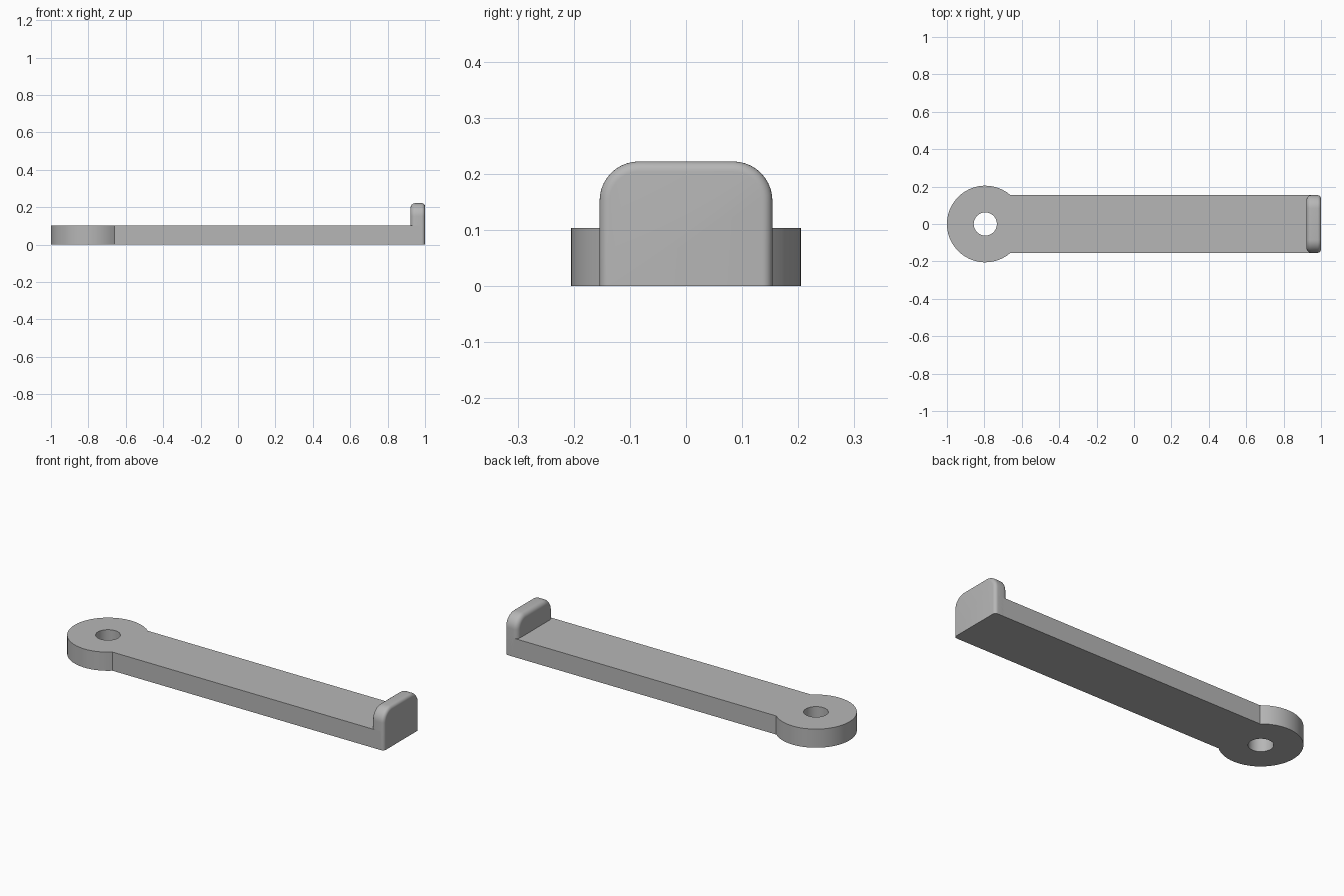
import bpy, bmesh
from math import sin, cos, pi, asin

cube = bpy.data.objects.get("Cube")
if cube:
    bpy.data.objects.remove(cube, do_unlink=True)

HALF_WIDTH, THICK = 0.154, 0.103
RING_X, RING_R, HOLE_R = -0.795, 0.205, 0.062
LIP_TOP, LIP_R = 0.222, 0.07

grey = bpy.data.materials.new("plain grey")
grey.use_nodes = True
colour = (0.47, 0.47, 0.47, 1)
grey.diffuse_color = colour
grey.node_tree.nodes["Principled BSDF"].inputs["Base Color"].default_value = colour


def arc(cx, cy, r, start, end, steps):
    """Points along an arc, both ends included."""
    angles = [start + (end - start) * i / steps for i in range(steps + 1)]
    return [(cx + r * cos(a), cy + r * sin(a)) for a in angles]


def finish(name, bm):
    bmesh.ops.remove_doubles(bm, verts=bm.verts, dist=1e-5)
    bmesh.ops.recalc_face_normals(bm, faces=bm.faces)
    mesh = bpy.data.meshes.new(name)
    bm.to_mesh(mesh)
    bm.free()
    mesh.materials.append(grey)
    obj = bpy.data.objects.new(name, mesh)
    bpy.context.collection.objects.link(obj)
    bpy.ops.object.select_all(action="DESELECT")
    obj.select_set(True)
    bpy.context.view_layer.objects.active = obj
    bpy.ops.object.shade_smooth_by_angle(angle=pi / 6)


# Arm with round pivot eye: one outline and a hole, extruded upwards
neck = asin(HALF_WIDTH / RING_R)
outline = arc(RING_X, 0, RING_R, neck, 2 * pi - neck, 36)
outline += [(0.98, -HALF_WIDTH), (0.98, HALF_WIDTH)]
hole = arc(RING_X, 0, HOLE_R, 0, 2 * pi, 32)[:-1]
bm = bmesh.new()
edges = []
for loop in (outline, hole):
    verts = [bm.verts.new((x, y, 0)) for x, y in loop]
    edges += [bm.edges.new((v, verts[i - 1])) for i, v in enumerate(verts)]
bmesh.ops.triangle_fill(bm, edges=edges, use_beauty=True)
bmesh.ops.dissolve_limit(bm, angle_limit=0.01, verts=bm.verts, edges=bm.edges)
raised = bmesh.ops.extrude_face_region(bm, geom=bm.faces[:], use_keep_orig=True)["geom"]
bmesh.ops.translate(bm, vec=(0, 0, THICK),
                    verts=[g for g in raised if isinstance(g, bmesh.types.BMVert)])
finish("arm", bm)


# Upright end lip: rounded-top section lofted along x with softened rims
def lip_section(inset):
    half, top, r = HALF_WIDTH - inset, LIP_TOP - inset, LIP_R - inset
    curve = arc(half - r, top - r, r, 0, pi / 2, 10)
    mirrored = [(-y, z) for y, z in reversed(curve)]
    return [(half, 0)] + curve + mirrored + [(-half, 0)]


def rim(x, r, start, end):
    return [(px, r - d) for px, d in arc(x, 0, r, start, end, 6)]


stations = rim(0.948, 0.026, pi, pi / 2) + rim(0.982, 0.018, pi / 2, 0)
bm = bmesh.new()
rings = [[bm.verts.new((x, y, z)) for y, z in lip_section(inset)]
         for x, inset in stations]
for a, b in zip(rings, rings[1:]):
    for i in range(len(a)):
        bm.faces.new((a[i - 1], a[i], b[i], b[i - 1]))
bm.faces.new(rings[0])
bm.faces.new(rings[-1])
finish("end_lip", bm)
